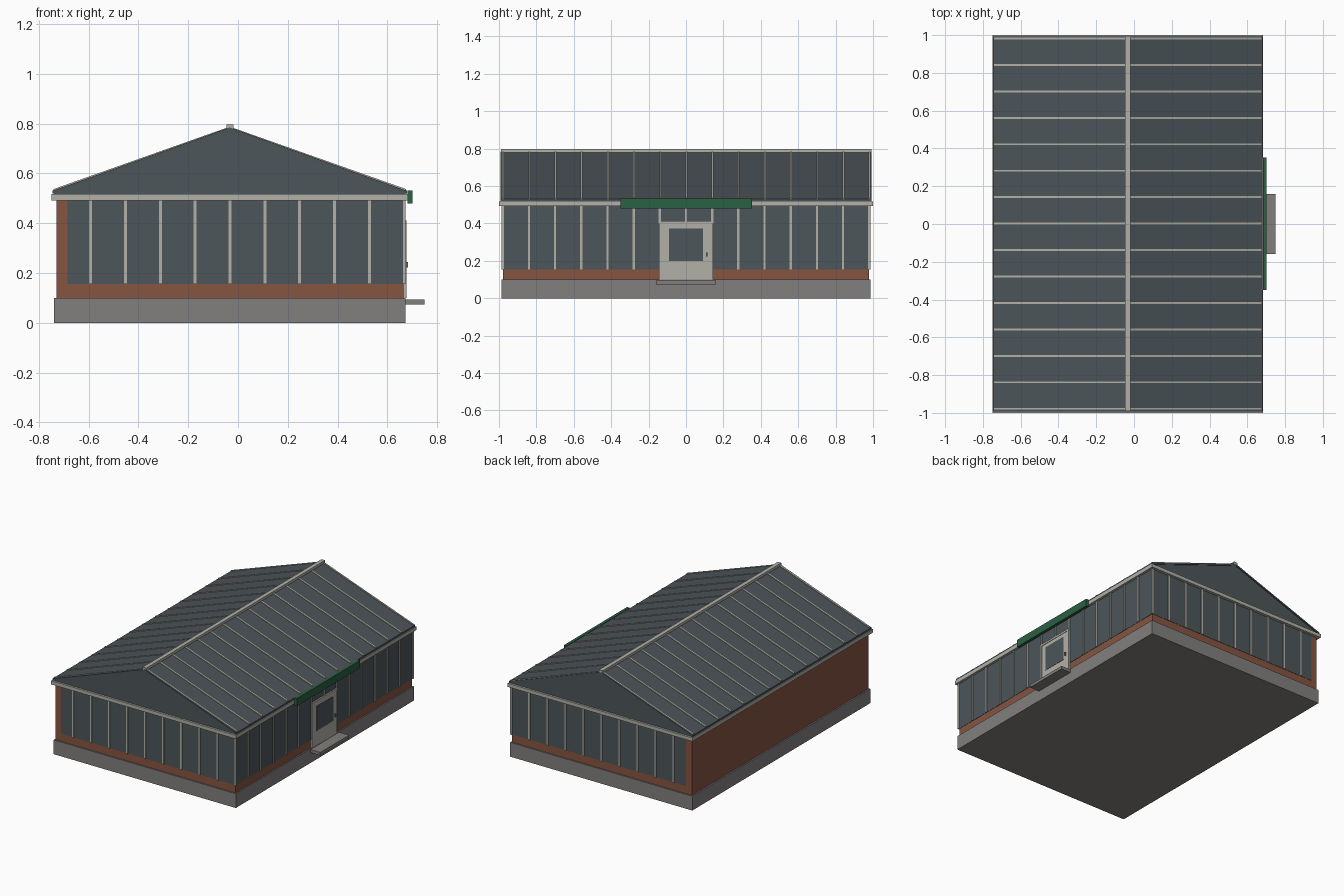
import bpy
import bmesh

if "Cube" in bpy.data.objects:
    bpy.data.objects.remove(bpy.data.objects["Cube"], do_unlink=True)


def material(name, r, g, b):
    m = bpy.data.materials.new(name)
    m.use_nodes = True
    m.diffuse_color = (r, g, b, 1)
    m.node_tree.nodes["Principled BSDF"].inputs["Base Color"].default_value = (r, g, b, 1)
    return m


concrete = material("concrete grey", 0.225, 0.215, 0.21)
brick = material("red brown brick", 0.235, 0.09, 0.053)
glass = material("dark blue grey glass", 0.075, 0.092, 0.102)
roofing = material("dark slate roofing", 0.071, 0.088, 0.097)
trim = material("pale grey trim", 0.44, 0.435, 0.39)
green = material("dark green", 0.024, 0.115, 0.057)
metal = material("handle grey", 0.2, 0.2, 0.19)


def finish(name, bm, mat):
    bmesh.ops.recalc_face_normals(bm, faces=bm.faces)
    mesh = bpy.data.meshes.new(name)
    bm.to_mesh(mesh)
    bm.free()
    mesh.materials.append(mat)
    obj = bpy.data.objects.new(name, mesh)
    bpy.context.collection.objects.link(obj)
    return obj


def add_box(bm, x, y, z):
    """Add a box spanning the given (low, high) ranges."""
    verts = bmesh.ops.create_cube(bm, size=1)["verts"]
    for v in verts:
        v.co = [r[0] if c < 0 else r[1] for c, r in zip(v.co, (x, y, z))]


def box(name, mat, x, y, z):
    bm = bmesh.new()
    add_box(bm, x, y, z)
    return finish(name, bm, mat)


def add_prism(bm, profile, y0, y1):
    """Extrude an x-z profile along y."""
    face = bm.faces.new([bm.verts.new((x, y0, z)) for x, z in profile])
    out = bmesh.ops.extrude_face_region(bm, geom=[face])["geom"]
    moved = [v for v in out if isinstance(v, bmesh.types.BMVert)]
    bmesh.ops.translate(bm, verts=moved, vec=(0, y1 - y0, 0))


def prism(name, mat, profile, y0, y1):
    bm = bmesh.new()
    add_prism(bm, profile, y0, y1)
    return finish(name, bm, mat)


BAY = 0.14
LEFT, RIGHT, END = -0.73, 0.665, 0.978
SILL, HEAD = 0.155, 0.495
RIDGE_X, RIDGE_Z, EAVE_Z, HALF = -0.033, 0.785, 0.53, 0.713

# Base and brick walls
box("foundation", concrete, (-0.74, 0.674), (-0.987, 0.987), (0, 0.1))
box("brick_walls", brick, (LEFT, RIGHT), (-END, END), (0.1, HEAD))

# Glazing bands on both gable ends and the entrance side
for side, name in ((-1, "front_glazing"), (1, "back_glazing")):
    ys = sorted((side * (END - 0.002), side * (END + 0.002)))
    box(name, glass, (-0.686, RIGHT + 0.002), ys, (SILL, HEAD))
box("entrance_glazing", glass, (RIGHT - 0.002, RIGHT + 0.002), (-END, END), (SILL, HEAD))

# Mullions between the panes
bm = bmesh.new()
for side in (-1, 1):
    ys = sorted((side * (END - 0.002), side * (END + 0.008)))
    for i in range(10):
        x = -0.592 + i * BAY
        add_box(bm, (x - 0.006, x + 0.006), ys, (SILL, HEAD))
finish("gable_end_mullions", bm, trim)

bm = bmesh.new()
for i in range(-7, 8):
    y = i * BAY
    low = 0.4 if abs(i) < 2 else SILL
    add_box(bm, (RIGHT - 0.002, RIGHT + 0.008), (y - 0.006, y + 0.006), (low, HEAD))
finish("entrance_side_mullions", bm, trim)

# Eaves trim around the building
box("eaves_trim", trim, (-0.75, 0.684), (-1, 1), (0.492, 0.517))

# Gable body and roof covering
L, R = RIDGE_X - HALF, RIDGE_X + HALF
prism("gable_body", glass,
      [(L + 0.006, 0.516), (R - 0.006, 0.516), (R - 0.006, EAVE_Z - 0.008),
       (RIDGE_X, RIDGE_Z - 0.008), (L + 0.006, EAVE_Z - 0.008)], -0.986, 0.986)
prism("roof_covering", roofing,
      [(L, EAVE_Z - 0.012), (L, EAVE_Z), (RIDGE_X, RIDGE_Z), (R, EAVE_Z),
       (R, EAVE_Z - 0.012), (RIDGE_X, RIDGE_Z - 0.012)], -0.992, 0.992)

# Standing seams down each slope
bm = bmesh.new()
for i in range(-7, 8):
    y = i * BAY + 0.002
    for s in (-1, 1):
        edge = RIDGE_X + s * (HALF - 0.004)
        add_prism(bm, [(RIDGE_X, RIDGE_Z - 0.004), (edge, EAVE_Z - 0.004),
                       (edge, EAVE_Z + 0.007), (RIDGE_X, RIDGE_Z + 0.003)],
                  y - 0.005, y + 0.005)
finish("roof_seams", bm, trim)
box("ridge_cap", trim, (RIDGE_X - 0.014, RIDGE_X + 0.014), (-0.99, 0.992), (0.778, 0.797))

# Entrance door with its window, frame and handle
box("door", trim, (RIGHT - 0.004, 0.674), (-0.137, 0.137), (0.094, 0.41))
bm = bmesh.new()
for s in (-1, 1):
    add_box(bm, (RIGHT, 0.677), sorted((s * 0.13, s * 0.144)), (0.1, 0.412))
add_box(bm, (RIGHT, 0.677), (-0.144, 0.144), (0.398, 0.412))
finish("door_frame", bm, trim)
box("door_window", glass, (0.672, 0.676), (-0.091, 0.091), (0.2, 0.372))
box("door_handle", metal, (0.673, 0.683), (0.106, 0.114), (0.222, 0.245))

# Entrance step and sign board
box("entrance_step", concrete, (0.668, 0.75), (-0.16, 0.16), (0.073, 0.094))
box("sign_board", green, (0.682, 0.702), (-0.35, 0.352), (0.479, 0.532))
